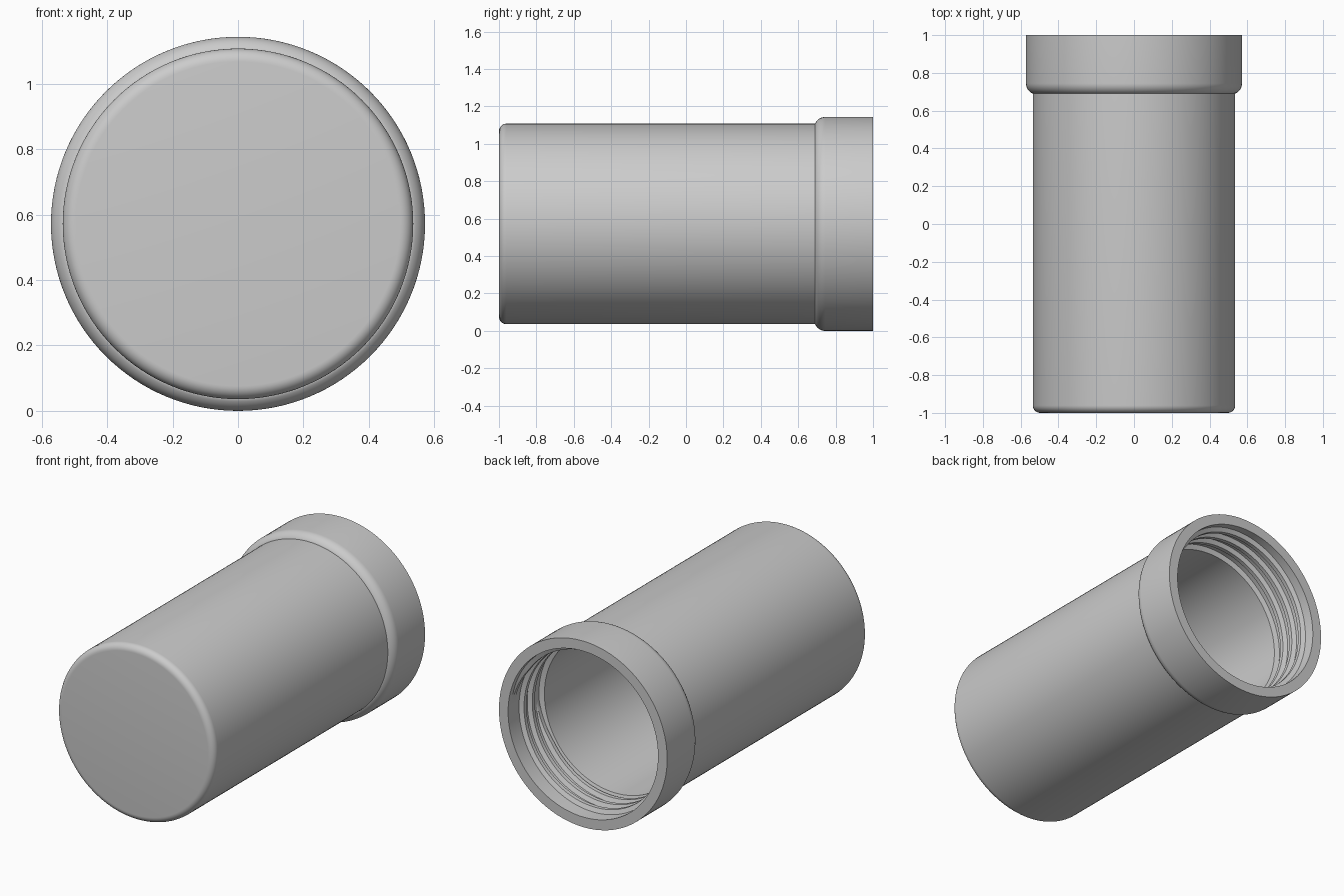
import bpy, bmesh, math

cube = bpy.data.objects.get("Cube")
if cube:
    bpy.data.objects.remove(cube, do_unlink=True)

AXIS_Z = 0.572      # height of the horizontal centre line
SIDES = 128

grey = bpy.data.materials.new("plain_grey")
grey.use_nodes = True
GREY = (0.6, 0.6, 0.6, 1)
grey.diffuse_color = GREY
grey.node_tree.nodes["Principled BSDF"].inputs["Base Color"].default_value = GREY


def finish(name, bm):
    """Turn a bmesh into a smooth-shaded grey object."""
    bmesh.ops.remove_doubles(bm, verts=bm.verts, dist=1e-5)
    bmesh.ops.recalc_face_normals(bm, faces=bm.faces)
    mesh = bpy.data.meshes.new(name)
    bm.to_mesh(mesh)
    bm.free()
    mesh.materials.append(grey)
    obj = bpy.data.objects.new(name, mesh)
    bpy.context.collection.objects.link(obj)
    bpy.ops.object.select_all(action="DESELECT")
    obj.select_set(True)
    bpy.context.view_layer.objects.active = obj
    bpy.ops.object.shade_smooth_by_angle(angle=math.radians(30))
    return obj


def arc(r, y, radius, start, end, steps=8):
    """Fillet points around (r, y); angles in degrees from the radial axis."""
    angles = [math.radians(start + (end - start) * i / steps) for i in range(steps + 1)]
    return [(r + radius * math.cos(a), y + radius * math.sin(a)) for a in angles]


def ring_point(r, y, angle):
    return (r * math.cos(angle), y, AXIS_Z + r * math.sin(angle))


def skin(bm, rings, closed_section=False):
    """Bridge successive rows of vertices with quads."""
    for a, b in zip(rings, rings[1:]):
        for i in range(len(a) - (0 if closed_section else 1)):
            j = (i + 1) % len(a)
            bm.faces.new((a[i], a[j], b[j], b[i]))


# Cup: closed front end, wall, wider collar, threaded mouth and inner bore
profile = [(0, -1)]
profile += arc(0.496, -0.96, 0.04, -90, 0)           # rounded closed end
profile += arc(0.512, 0.745, 0.06, -66.4, 0)         # collar shoulder
profile += [(0.572, 1), (0.51, 1), (0.51, 0.70), (0.48, 0.69)]
profile += [(0.48, -0.94), (0, -0.94)]
# the wall runs straight to the foot of the shoulder
foot = profile.index(arc(0.512, 0.745, 0.06, -66.4, 0)[0])
profile.insert(foot, (0.536, profile[foot][1]))

bm = bmesh.new()
rows = [[bm.verts.new(ring_point(r, y, math.tau * k / SIDES)) for r, y in profile]
        for k in range(SIDES)]
skin(bm, rows + rows[:1])
bmesh.ops.remove_doubles(bm, verts=bm.verts, dist=1e-5)
bmesh.ops.dissolve_degenerate(bm, edges=bm.edges, dist=1e-6)
finish("cup_body", bm)

# Thread: a tapered ridge wound inside the mouth
PITCH, TURNS = 0.08, 3
section = [(0.515, -0.026), (0.484, -0.012), (0.484, 0.012), (0.515, 0.026)]
bm = bmesh.new()
rows = []
count = SIDES * TURNS
for k in range(count + 1):
    fade = min(1, k / 12, (count - k) / 12)          # ridge sinks in at both ends
    rows.append([bm.verts.new(ring_point(0.515 - (0.515 - r) * fade,
                                         0.95 - PITCH * k / SIDES + dy,
                                         math.tau * k / SIDES))
                 for r, dy in section])
skin(bm, rows, closed_section=True)
finish("inner_thread", bm)
